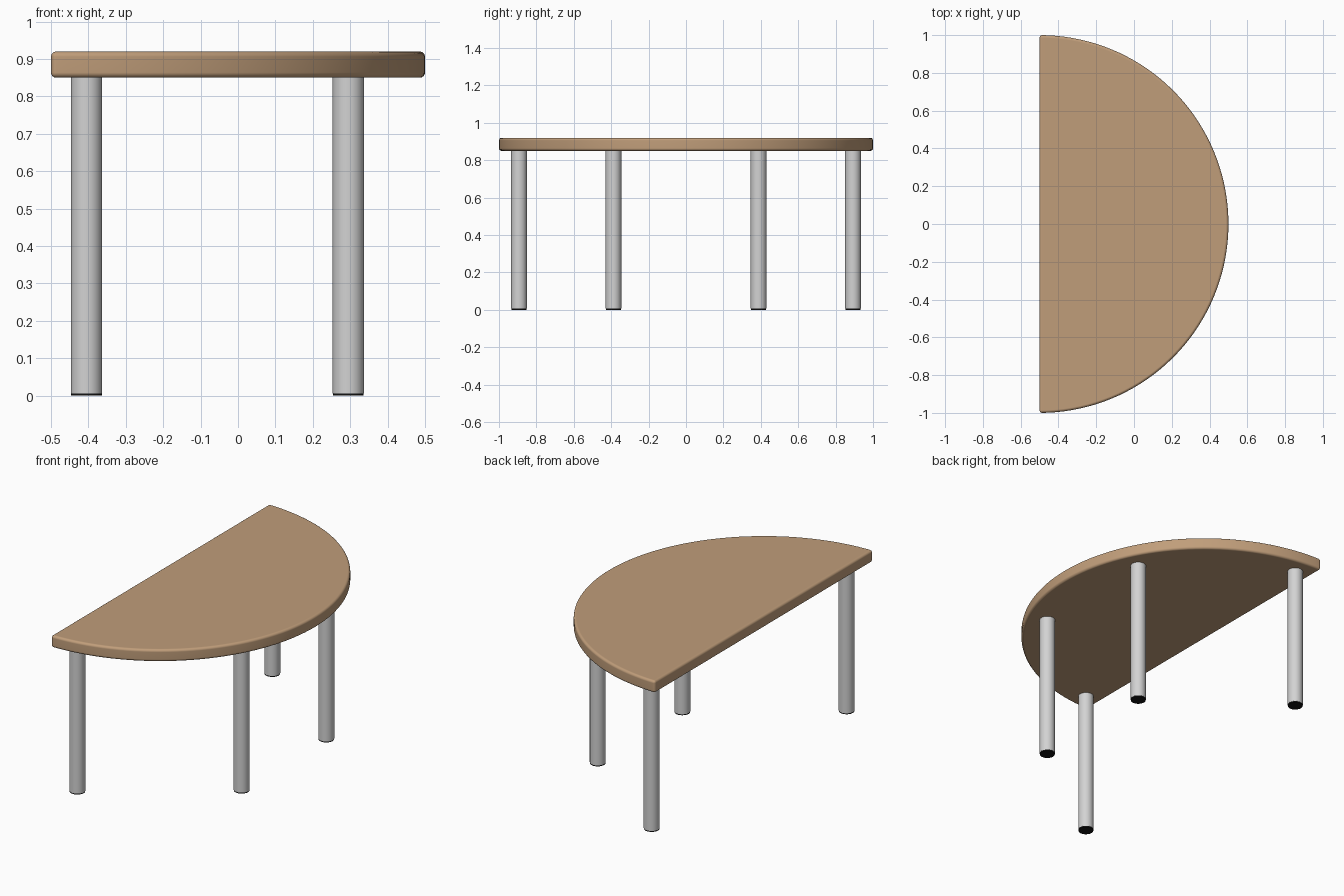
import bpy, bmesh, math
from mathutils import Matrix

if "Cube" in bpy.data.objects:
    bpy.data.objects.remove(bpy.data.objects["Cube"])


def material(name, rgb):
    m = bpy.data.materials.new(name)
    m.diffuse_color = (*rgb, 1.0)
    m.use_nodes = True
    m.node_tree.nodes["Principled BSDF"].inputs["Base Color"].default_value = m.diffuse_color
    return m


wood = material("warm wood", (0.53, 0.34, 0.195))
metal = material("light grey metal", (0.65, 0.65, 0.65))
rubber = material("black rubber", (0.006, 0.006, 0.006))


def finish(bm, name, mat, angle=40):
    me = bpy.data.meshes.new(name)
    bmesh.ops.recalc_face_normals(bm, faces=bm.faces)
    bm.to_mesh(me)
    bm.free()
    ob = bpy.data.objects.new(name, me)
    bpy.context.collection.objects.link(ob)
    me.materials.append(mat)
    bpy.ops.object.select_all(action='DESELECT')
    ob.select_set(True)
    bpy.context.view_layer.objects.active = ob
    bpy.ops.object.shade_smooth_by_angle(angle=math.radians(angle))
    return ob


def cylinder(name, mat, x, y, z0, z1, r):
    bm = bmesh.new()
    bmesh.ops.create_cone(bm, cap_ends=True, segments=32, radius1=r, radius2=r,
                          depth=z1 - z0,
                          matrix=Matrix.Translation((x, y, (z0 + z1) / 2)))
    return finish(bm, name, mat)


# Half-round tabletop with rounded edges
TOP_Z, UNDER_Z, N = 0.92, 0.85, 72
bm = bmesh.new()
arc = [-math.pi / 2 + math.pi * i / N for i in range(N + 1)]
base = bm.faces.new([bm.verts.new((-0.5 + math.cos(a), math.sin(a), UNDER_Z)) for a in arc])
ext = bmesh.ops.extrude_face_region(bm, geom=[base], use_keep_orig=True)
bmesh.ops.translate(bm, vec=(0, 0, TOP_Z - UNDER_Z),
                    verts=[g for g in ext["geom"] if isinstance(g, bmesh.types.BMVert)])
bmesh.ops.recalc_face_normals(bm, faces=bm.faces)
sharp = [e for e in bm.edges if e.calc_face_angle(0) > math.radians(40)]
bmesh.ops.bevel(bm, geom=sharp, offset=0.014, segments=4, profile=0.5,
                affect='EDGES', clamp_overlap=True)
top = finish(bm, "tabletop", wood)
wn = top.modifiers.new("flat face normals", 'WEIGHTED_NORMAL')
wn.keep_sharp = True

# Four legs with thin black foot pads
for label, x, y in (("back", -0.405, 0.893), ("front", 0.295, 0.388)):
    for side, s in (("left", -1), ("right", 1)):
        cylinder(f"{label}_{side}_leg", metal, x, s * y, 0.006, UNDER_Z + 0.01, 0.042)
        cylinder(f"{label}_{side}_foot_pad", rubber, x, s * y, 0.0, 0.006, 0.041)
